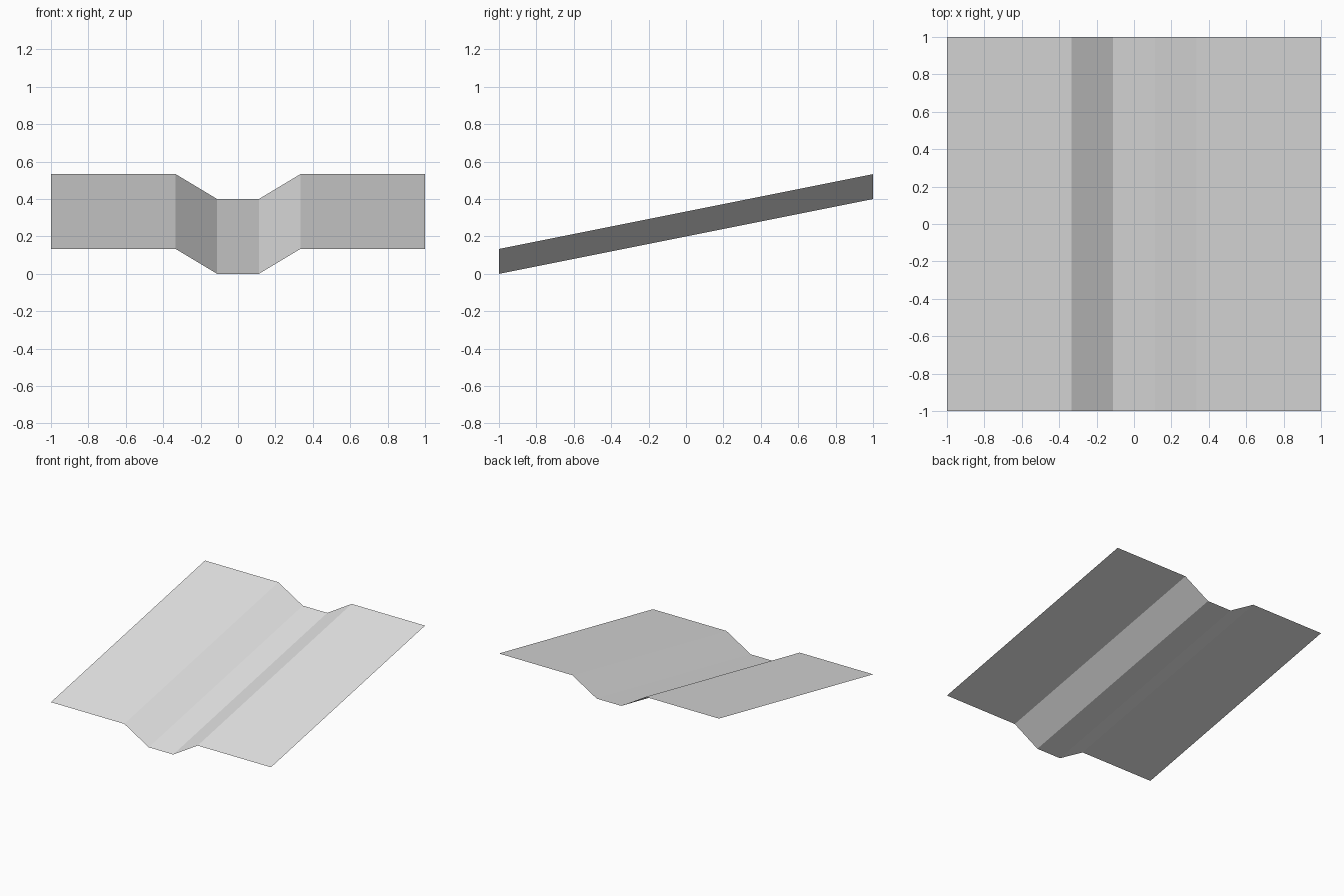
import bpy
import bmesh

cube = bpy.data.objects.get("Cube")
if cube:
    bpy.data.objects.remove(cube, do_unlink=True)

# Plain grey material
grey = bpy.data.materials.new("light_grey")
grey.use_nodes = True
colour = (0.8, 0.8, 0.8, 1)
grey.diffuse_color = colour
grey.node_tree.nodes["Principled BSDF"].inputs["Base Color"].default_value = colour

# Cross-section of the right half, mirrored for the full channel profile
HALF, RISE, DEPTH = 1.0, 0.4, 0.133
half_profile = [(1 / 9, 0), (1 / 3, DEPTH), (HALF, DEPTH)]
profile = [(-x, z) for x, z in reversed(half_profile)] + half_profile

# Thin sheet swept from the low front edge to the high back edge
bm = bmesh.new()
front = [bm.verts.new((x, -HALF, z)) for x, z in profile]
back = [bm.verts.new((x, HALF, z + RISE)) for x, z in profile]
for i in range(len(profile) - 1):
    bm.faces.new((front[i], front[i + 1], back[i + 1], back[i]))

mesh = bpy.data.meshes.new("sloped_channel_sheet")
bm.to_mesh(mesh)
bm.free()
mesh.materials.append(grey)
sheet = bpy.data.objects.new("sloped_channel_sheet", mesh)
bpy.context.collection.objects.link(sheet)
